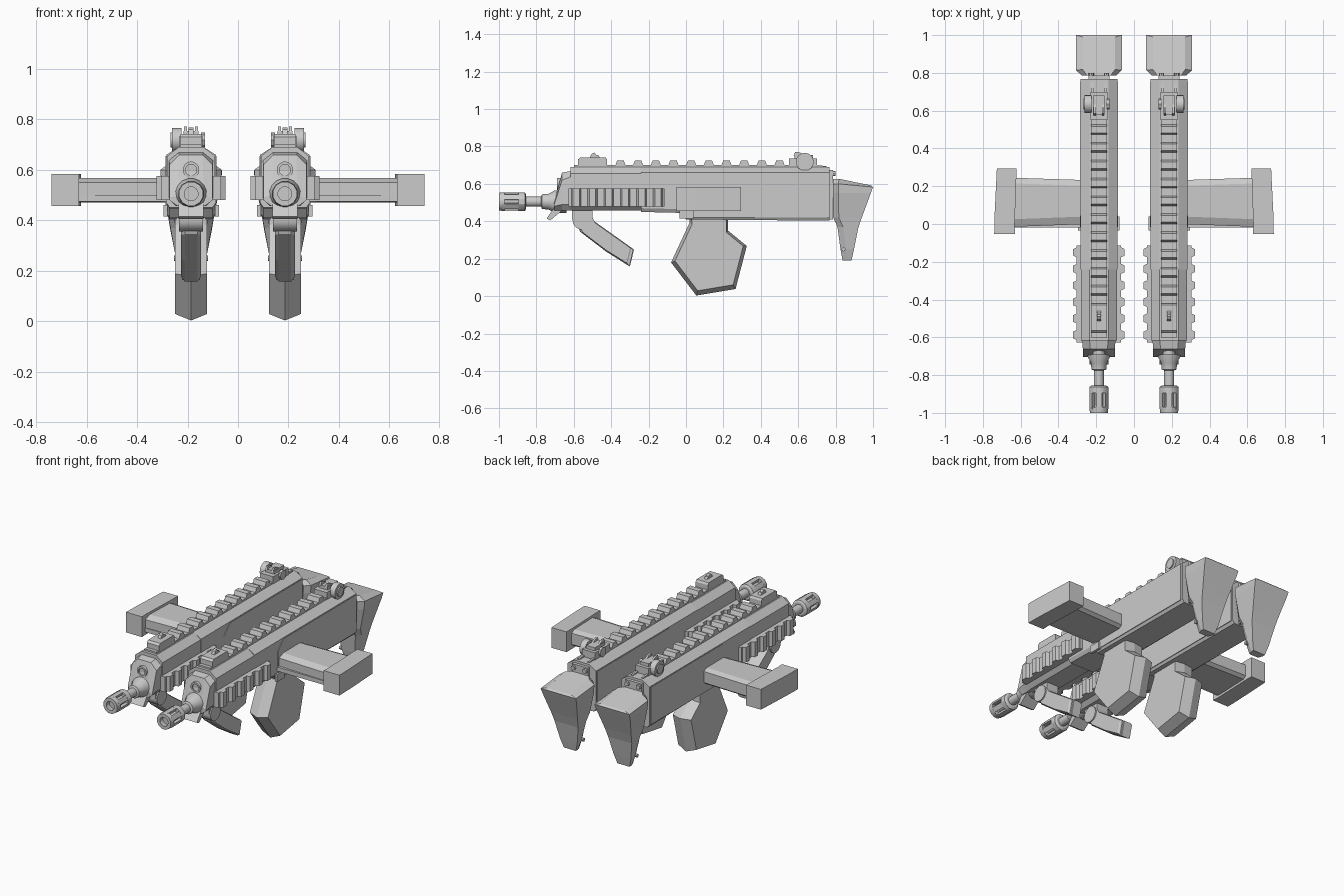
import bpy, bmesh
from math import sin, cos, pi

if "Cube" in bpy.data.objects:
    bpy.data.objects.remove(bpy.data.objects["Cube"])

CX = 0.186  # centre line of the right-hand gun; the left one is mirrored


def loft(name, rings, caps=True, smooth=False):
    """Skin a list of equal-length rings; x is relative to the gun's centre line."""
    bm = bmesh.new()
    vs = [[bm.verts.new((x + CX, y, z)) for x, y, z in r] for r in rings]
    n = len(rings[0])
    for a, b in zip(vs, vs[1:]):
        for i in range(n):
            j = (i + 1) % n
            bm.faces.new((a[i], a[j], b[j], b[i]))
    if caps:
        bm.faces.new(vs[0])
        bm.faces.new(vs[-1])
    bmesh.ops.recalc_face_normals(bm, faces=bm.faces)
    me = bpy.data.meshes.new(name)
    bm.to_mesh(me)
    bm.free()
    ob = bpy.data.objects.new(name, me)
    bpy.context.collection.objects.link(ob)
    ob.modifiers.new("mirror", 'MIRROR')
    if smooth:
        bpy.ops.object.select_all(action='DESELECT')
        ob.select_set(True)
        bpy.context.view_layer.objects.active = ob
        bpy.ops.object.shade_smooth_by_angle()
    return ob


def plate(name, prof, hw, x=0.0, flat=None, scale=1.0):
    """(y, z) profile extruded along x; the side faces may be shrunk to bevel the rim."""
    cy = sum(p[0] for p in prof) / len(prof)
    cz = sum(p[1] for p in prof) / len(prof)
    small = [(cy + (y - cy) * scale, cz + (z - cz) * scale) for y, z in prof]
    steps = [(-hw, small), (hw, small)]
    if flat is not None:
        mids = [(-flat, prof), (flat, prof)] if flat else [(0, prof)]
        steps[1:1] = mids
    return loft(name, [[(x + d, y, z) for y, z in pr] for d, pr in steps])


def box(name, x0, x1, y0, y1, z0, z1):
    return plate(name, [(y0, z0), (y1, z0), (y1, z1), (y0, z1)], (x1 - x0) / 2, (x0 + x1) / 2)


def lathe(name, prof, z, seg=16, smooth=True):
    """(y, r) profile turned around the y axis."""
    return loft(name, [[(r * cos(2 * pi * (i + .5) / seg), y, z + r * sin(2 * pi * (i + .5) / seg))
                        for i in range(seg)] for y, r in prof], True, smooth)


def disc(name, x0, x1, y, z, r, seg=16):
    """Cylinder along x."""
    ring = [(y + r * cos(2 * pi * i / seg), z + r * sin(2 * pi * i / seg)) for i in range(seg)]
    return loft(name, [[(x, a, b) for a, b in ring] for x in (x0, x1)], True, True)


def section(y, hw, zb, zt, top, zs, bot, zc):
    """Eight-sided body section: flat top, shoulders, sides, chamfered bottom."""
    half = [(top, zt), (hw, zs), (hw, zc), (bot, zb)]
    return [(x, y, z) for x, z in half] + [(-x, y, z) for x, z in reversed(half)]


# Main housing: front handguard and rear receiver
loft("handguard", [section(y, .095, .457, .69, .05, .655, .06, .49) for y in (-.618, .03)])
loft("receiver", [section(y, .098, zb, .69, .05, .66, .085, zb + .02)
                  for y, zb in ((-.24, .45), (-.03, .445), (0, .41), (.767, .403))])
loft("front_block", [section(-.705, .085, .457, .50, .05, .49, .055, .48),
                     section(-.663, .085, .457, .66, .045, .62, .055, .49),
                     section(-.61, .088, .457, .67, .05, .64, .06, .49)])
plate("front_lip", [(-.745, .415), (-.725, .405), (-.66, .46), (-.66, .48), (-.70, .48)], .05)
lathe("gas_plug", [(-.65, .033), (-.69, .033), (-.69, .022), (-.68, .022)], .60)

# Raised receiver side panels with the slanted seam
for s in (-1, 1):
    plate("receiver_panel", [(-.015, .44), (-.015, .595), (.045, .655), (.755, .655), (.755, .42), (.02, .42)],
          .002, s * .099)
    box("hinge_nub", s * .102 - .008, s * .102 + .008, -.035, .04, .415, .46)

# Barrel and slotted muzzle
lathe("barrel", [(-.64, .062), (-.70, .062), (-.735, .043), (-.77, .04), (-.775, .027), (-.97, .027),
                 (-.97, .018), (-.90, .018)], .505)
lathe("muzzle_collar", [(-.855, .04), (-.862, .052), (-.895, .052), (-.895, .026)], .505, 12)
lathe("muzzle_ring", [(-.97, .03), (-.97, .052), (-1.0, .049), (-1.0, .028), (-.96, .028)], .505, 12)
for k in range(6):
    rings = []
    for y in (-.98, -.885):
        rings.append([(r * cos(a), y, .505 + r * sin(a)) for r, d in
                      ((.032, -.26), (.052, -.3), (.052, .3), (.032, .26)) for a in (k * pi / 3 + pi / 6 + d,)])
    loft("muzzle_prong", rings)

# Toothed top rail, one sawtooth profile
prof = [(.60, .685), (.60, .70)]
for k in range(10):
    c = .50 - k * .0945
    prof += [(c + .027, .70), (c + .017, .726), (c - .017, .726), (c - .027, .70)]
prof += [(-.60, .70), (-.60, .685)]
plate("top_rail", prof, .042)

# Toothed side rails
for s in (-1, 1):
    prof = [(.085, -.115), (.118, -.115)]
    for k in range(6):
        c = -.15 - k * .0875
        prof += [(.118, c + .026), (.137, c + .017), (.137, c - .017), (.118, c - .026)]
    prof += [(.118, -.628), (.085, -.628)]
    loft("side_rail", [[(s * x, y, z) for x, y in prof] for z in (.48, .575)])

# Front sight, folded
plate("front_sight", [(-.578, .69), (-.578, .73), (-.565, .742), (-.43, .742), (-.422, .73), (-.422, .69)], .042)
plate("front_sight_post", [(-.515, .74), (-.505, .76), (-.49, .768), (-.48, .755), (-.47, .755), (-.46, .74)], .01)

# Rear sight with adjustment drum
box("rear_sight_base", -.045, .045, .55, .70, .685, .735)
box("rear_sight_block", -.03, .03, .58, .68, .73, .755)
for x in (-.022, .022):
    plate("rear_sight_ear", [(.575, .75), (.585, .772), (.61, .768), (.64, .75)], .006, x)
disc("rear_sight_drum", .038, .075, .635, .718, .048)
disc("rear_sight_hub", .075, .082, .635, .718, .03)
disc("rear_sight_nut", -.056, -.04, .635, .718, .03, 8)
for x in (-.035, .035):
    plate("rear_rail_tab", [(.70, .685), (.70, .70), (.75, .695), (.75, .685)], .006, x)

# Horizontal magazine reaching outward
plate_y = [(.0, .235), (-.012, .245)]
loft("magazine", [[(x, y0, .478), (x, y0 + .015, .470), (x, y1 - .02, .470), (x, y1, .485),
                   (x, y1, .555), (x, y1 - .03, .568), (x, y0 + .04, .568), (x, y0, .55)]
                  for x, y0, y1 in ((.06, 0, .232), (.46, -.015, .245))])
box("magazine_rib", .09, .45, -.018, .02, .474, .50)
loft("magazine_base", [[(.444, -.052, z), (.554, -.052, z), (.552, .05, z), (.54, .295, z),
                        (.437, .295, z), (.437, .25, z), (.446, -.01, z)] for z in (.456, .583)])

# Hexagonal drum below, rim peaked at the centre
plate("lower_drum", [(.02, .42), (.02, .395), (-.08, .18), (.055, .003), (.265, .038), (.325, .268),
                     (.225, .35), (.225, .42)], .063, 0, 0, .9)
box("drum_collar", -.058, .058, .03, .215, .35, .42)

# Angled fore grip with hinge
disc("grip_hinge", -.048, .048, -.556, .405, .05)
box("grip_mount", -.04, .04, -.61, -.50, .41, .47)
plate("fore_grip", [(-.594, .42), (-.513, .445), (-.49, .40), (-.278, .249), (-.30, .158), (-.427, .238),
                    (-.567, .345)], .04, 0, .025, .88)
plate("grip_end_pad", [(-.37, .31), (-.282, .246), (-.302, .164), (-.40, .26)], .036)

# Shoulder stock, lofted upward from the toe
loft("stock", [[(hw * .75, yf, zf), (hw, yf + .03, zf), (hw, yr, zr), (-hw, yr, zr),
                (-hw, yf + .03, zf), (-hw * .75, yf, zf)]
               for yf, zf, yr, zr, hw in ((.837, .19, .885, .19, .042), (.826, .25, .898, .25, .060),
                                          (.81, .37, .92, .36, .082), (.787, .42, .94, .42, .092),
                                          (.785, .55, .988, .55, .118), (.786, .60, 1.0, .583, .122),
                                          (.787, .627, .99, .592, .085))])
disc("stock_pin", -.068, .068, .842, .25, .011, 8)

# Links between receiver and stock
box("stock_link", -.045, .045, .75, .80, .42, .60)
for x in (-.04, .04):
    disc_y = [(.75, .014), (.80, .014)]
    loft("stock_rod", [[(x + r * cos(a * pi / 4), y, .655 + r * sin(a * pi / 4)) for a in range(8)]
                       for y, r in disc_y])
box("rear_plate", -.055, .055, .76, .786, .41, .675)
